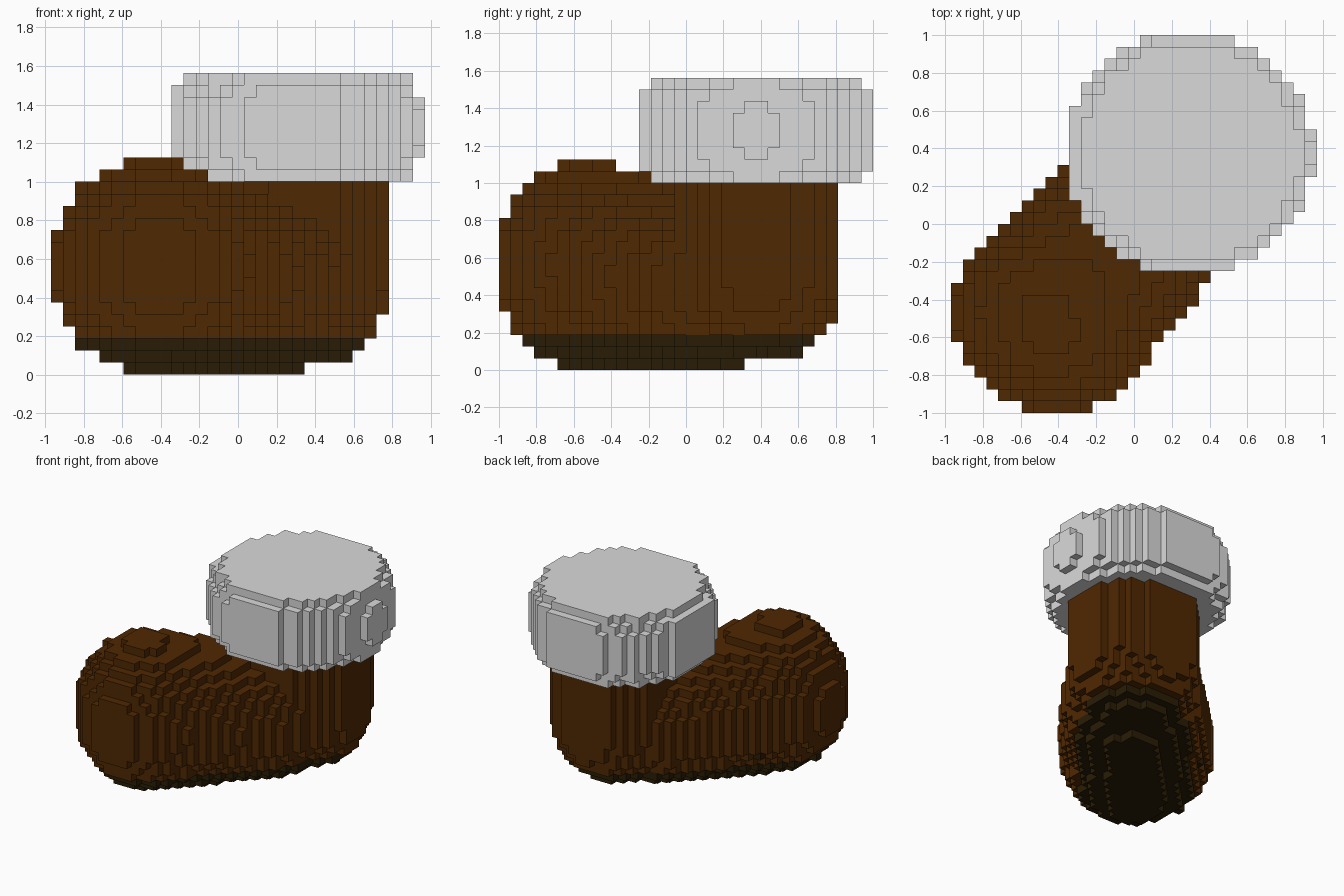
import bpy
import bmesh
from mathutils import Vector

V = 0.0625                      # block size
NX, NY, NZ = 31, 32, 25         # block counts
ORIGIN = Vector((-NX * V / 2, -NY * V / 2, 0))

cube = bpy.data.objects.get("Cube")
if cube:
    bpy.data.objects.remove(cube, do_unlink=True)


def material(name, rgb):
    m = bpy.data.materials.new(name)
    m.use_nodes = True
    m.diffuse_color = (*rgb, 1)
    bsdf = next(n for n in m.node_tree.nodes if n.type == 'BSDF_PRINCIPLED')
    bsdf.inputs["Base Color"].default_value = (*rgb, 1)
    return m


MATERIALS = {
    "fur_cuff": material("pale grey fur", (0.7, 0.7, 0.7)),
    "boot_upper": material("brown leather", (0.078, 0.021, 0.0005)),
    "boot_sole": material("dark sole", (0.022, 0.012, 0.0015)),
}

TOE = Vector((-0.435, -0.49))
HEEL = Vector((0.135, 0.145))


def in_cuff(p):
    # thick drum with softened rims
    dx, dy, dz = p.x - 0.297, p.y - 0.375, abs(p.z - 1.281)
    if dz > 0.27:
        return False
    if p.x < -0.3 and dz < 0.2:
        dz = 0
    return dx * dx + dy * dy + 20 * dz ** 4 < 0.4225


def in_foot(p):
    # rounded capsule tapering from a slightly blunt toe towards the heel
    flat, axis = p.xy, HEEL - TOE
    along = (flat - TOE).dot(axis) / axis.length_squared
    t = min(1, max(0, along))
    across = (flat - TOE.lerp(HEEL, along)).length
    beyond = (along - t) * axis.length * (1.05 if along < 0 else 1)
    wide = 0.535 - 0.05 * t
    tall = 0.5625 - 0.115 * t
    round_off = (across ** 2 + beyond ** 2) / wide ** 2
    return round_off + abs((p.z - tall) / tall) ** 2.3 < 1


def in_shaft(p):
    # upright cylinder with a rounded heel
    drop = min(0, p.z - 0.4805)
    dx, dy = p.x - 0.335, p.y - 0.385
    return p.z < 1 and dx * dx + dy * dy + drop * drop < 0.45 ** 2


def in_sole(p):
    # bottom layers, plus a small dark tab on the right flank
    tab = abs(p.x + p.y + 0.656) < 0.03 and p.y > p.x + 0.4
    return p.z < (6 * V if tab else 3 * V)


def part_at(cell):
    p = ORIGIN + (Vector(cell) + Vector((0.5, 0.5, 0.5))) * V
    if in_cuff(p):
        return "fur_cuff"
    if in_foot(p) or in_shaft(p):
        return "boot_sole" if in_sole(p) else "boot_upper"
    return None


cells = {}
for i in range(NX):
    for j in range(NY):
        for k in range(NZ):
            part = part_at((i, j, k))
            if part:
                cells[i, j, k] = part


def build(name):
    # outer block faces of one part
    bm = bmesh.new()
    corners = {}

    def corner(c):
        if c not in corners:
            corners[c] = bm.verts.new(ORIGIN + Vector(c) * V)
        return corners[c]

    for cell, part in cells.items():
        if part != name:
            continue
        for axis in range(3):
            u, v = (axis + 1) % 3, (axis + 2) % 3
            for side in (0, 1):
                near = list(cell)
                near[axis] += 2 * side - 1
                if tuple(near) in cells:
                    continue
                loop = []
                for a, b in ((0, 0), (1, 0), (1, 1), (0, 1)):
                    c = list(cell)
                    c[axis] += side
                    c[u] += a
                    c[v] += b
                    loop.append(corner(tuple(c)))
                bm.faces.new(loop if side else loop[::-1])

    mesh = bpy.data.meshes.new(name)
    bm.to_mesh(mesh)
    bm.free()
    mesh.materials.append(MATERIALS[name])
    bpy.context.collection.objects.link(bpy.data.objects.new(name, mesh))


for part_name in MATERIALS:
    build(part_name)
